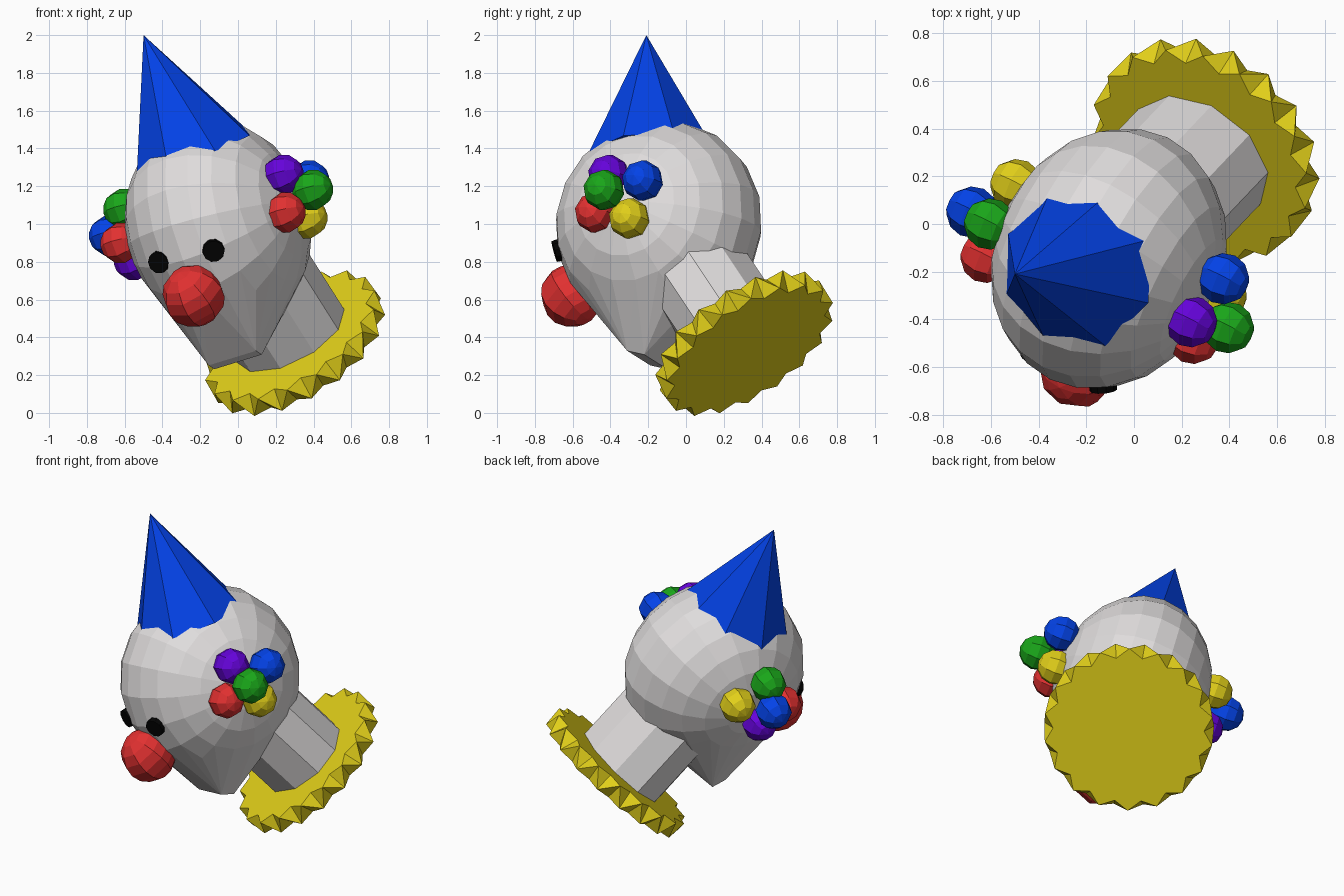
import bpy, bmesh, math
from mathutils import Vector, Matrix
from mathutils.bvhtree import BVHTree

if "Cube" in bpy.data.objects:
    bpy.data.objects.remove(bpy.data.objects["Cube"])

# tilted body frame: UP runs along the neck, SIDE through the ears, BACK behind the head
UP = Vector((-0.465, -0.49, 0.735)).normalized()
SIDE = Vector((0.90, -0.385, 0.21))
SIDE = (SIDE - UP * SIDE.dot(UP)).normalized()
BACK = UP.cross(SIDE).normalized()


def material(name, rgb):
    m = bpy.data.materials.new(name)
    m.diffuse_color = (*rgb, 1)
    m.use_nodes = True
    m.node_tree.nodes["Principled BSDF"].inputs["Base Color"].default_value = m.diffuse_color
    return m


WHITE = material("pale_grey", (0.74, 0.72, 0.72))
BLUE = material("blue", (0.001, 0.055, 0.80))
YELLOW = material("yellow", (0.75, 0.62, 0.01))
RED = material("red", (0.76, 0.03, 0.03))
GREEN = material("green", (0.01, 0.38, 0.01))
PURPLE = material("purple", (0.13, 0.001, 0.70))
BLACK = material("black", (0.001, 0.001, 0.001))


def frame(loc, z, x):
    """Matrix at loc with its z axis along z and its x axis near x."""
    z = Vector(z).normalized()
    y = z.cross(x).normalized()
    m = Matrix((y.cross(z), y, z)).transposed().to_4x4()
    m.translation = Vector(loc)
    return m


def finish(bm, name, mat):
    bmesh.ops.recalc_face_normals(bm, faces=bm.faces)
    me = bpy.data.meshes.new(name)
    bm.to_mesh(me)
    bm.free()
    me.materials.append(mat)
    ob = bpy.data.objects.new(name, me)
    bpy.context.collection.objects.link(ob)
    return ob


def ball(name, loc, r, mat, axis, x, seg=8, rings=6):
    bm = bmesh.new()
    bmesh.ops.create_uvsphere(bm, u_segments=seg, v_segments=rings, radius=r,
                              matrix=frame(loc, axis, x))
    return finish(bm, name, mat)


def cone(name, start, end, r1, r2, seg, mat, widen=1):
    a, b = Vector(start), Vector(end)
    bm = bmesh.new()
    bmesh.ops.create_cone(bm, cap_ends=True, segments=seg, radius1=r1, radius2=r2,
                          depth=(b - a).length,
                          matrix=frame((a + b) / 2, b - a, SIDE)
                          @ Matrix.Diagonal((widen, 1, 1, 1)))
    return finish(bm, name, mat)


# head: ellipsoid cranium with poles at the ears, hulled to a narrow chin
bm = bmesh.new()
bmesh.ops.create_uvsphere(
    bm, u_segments=18, v_segments=12, radius=1,
    matrix=frame((-0.105, -0.145, 0.995), SIDE, UP) @ Matrix.Diagonal((0.565, 0.565, 0.472, 1)))
for c in ((-0.03, -0.25, 0.29), (0.0, -0.16, 0.27)):
    for s in (-0.145, 0.145):
        bm.verts.new(Vector(c) + SIDE * s)
hull = bmesh.ops.convex_hull(bm, input=bm.verts[:])
inside = {g for g in hull["geom_interior"] + hull["geom_unused"]
          if isinstance(g, bmesh.types.BMVert)}
bmesh.ops.delete(bm, geom=list(inside), context='VERTS')
bmesh.ops.dissolve_limit(bm, angle_limit=0.02, verts=bm.verts[:], edges=bm.edges[:])
bmesh.ops.recalc_face_normals(bm, faces=bm.faces)
surface = BVHTree.FromBMesh(bm)
finish(bm, "head", WHITE)

# eyes sitting on the face
for side, x, z in (("left", -0.415, 0.80), ("right", -0.13, 0.86)):
    hit, normal, _, _ = surface.ray_cast(Vector((x, -2, z)), Vector((0, 1, 0)))
    n = (normal + Vector((0, -1, -0.2))).normalized()
    cone(side + "_eye", hit - n * 0.03, hit + n * 0.022, 0.062, 0.058, 10, BLACK)

# nose
ball("nose", (-0.235, -0.605, 0.62), 0.168, RED, UP, BACK, 8, 8)

# hat
tip = Vector((-0.5, -0.21, 2.0))
axis = Vector((-0.24, -0.025, 0.585)).normalized()
cone("hat", tip - axis * 0.70, tip, 0.35, 0, 8, BLUE)

# hair tufts over each ear
tufts = {
    "right": ((PURPLE, (0.24, -0.41, 1.26)), (BLUE, (0.375, -0.23, 1.23)),
              (GREEN, (0.395, -0.435, 1.18)), (RED, (0.25, -0.48, 1.06)),
              (YELLOW, (0.365, -0.30, 1.03))),
    "left": ((BLUE, (-0.68, 0.05, 0.94)), (GREEN, (-0.605, 0.0, 1.08)),
             (RED, (-0.62, -0.14, 0.90)), (YELLOW, (-0.495, 0.165, 0.975)),
             (PURPLE, (-0.55, 0.01, 0.81))),
}
for side, items in tufts.items():
    for mat, loc in items:
        ball(f"{side}_hair_{mat.name}", loc, 0.11, mat, SIDE, UP)

# neck, slightly wider from side to side
base = Vector((0.30, 0.31, 0.37))
cone("neck", base, base + UP * 0.75, 0.28, 0.28, 10, WHITE, 1.18)

# ruffled collar: two zigzag rings with opposite phase
bm = bmesh.new()
TEETH = 18
m = frame(base, UP, SIDE)
rings = []
for z, phase in ((-0.055, 0), (0.055, 1)):
    ring = []
    for i in range(TEETH * 2):
        r = 0.512 if (i + phase) % 2 else 0.455
        a = math.pi * i / TEETH
        ring.append(bm.verts.new(m @ Vector((r * math.cos(a), r * math.sin(a), z))))
    bm.faces.new(ring)
    rings.append(ring)
low, high = rings
for i in range(TEETH * 2):
    j = (i + 1) % (TEETH * 2)
    # split each side quad along the diagonal joining the outer points
    if i % 2:
        bm.faces.new((low[i], low[j], high[j]))
        bm.faces.new((low[i], high[j], high[i]))
    else:
        bm.faces.new((low[i], low[j], high[i]))
        bm.faces.new((low[j], high[j], high[i]))
finish(bm, "collar", YELLOW)
